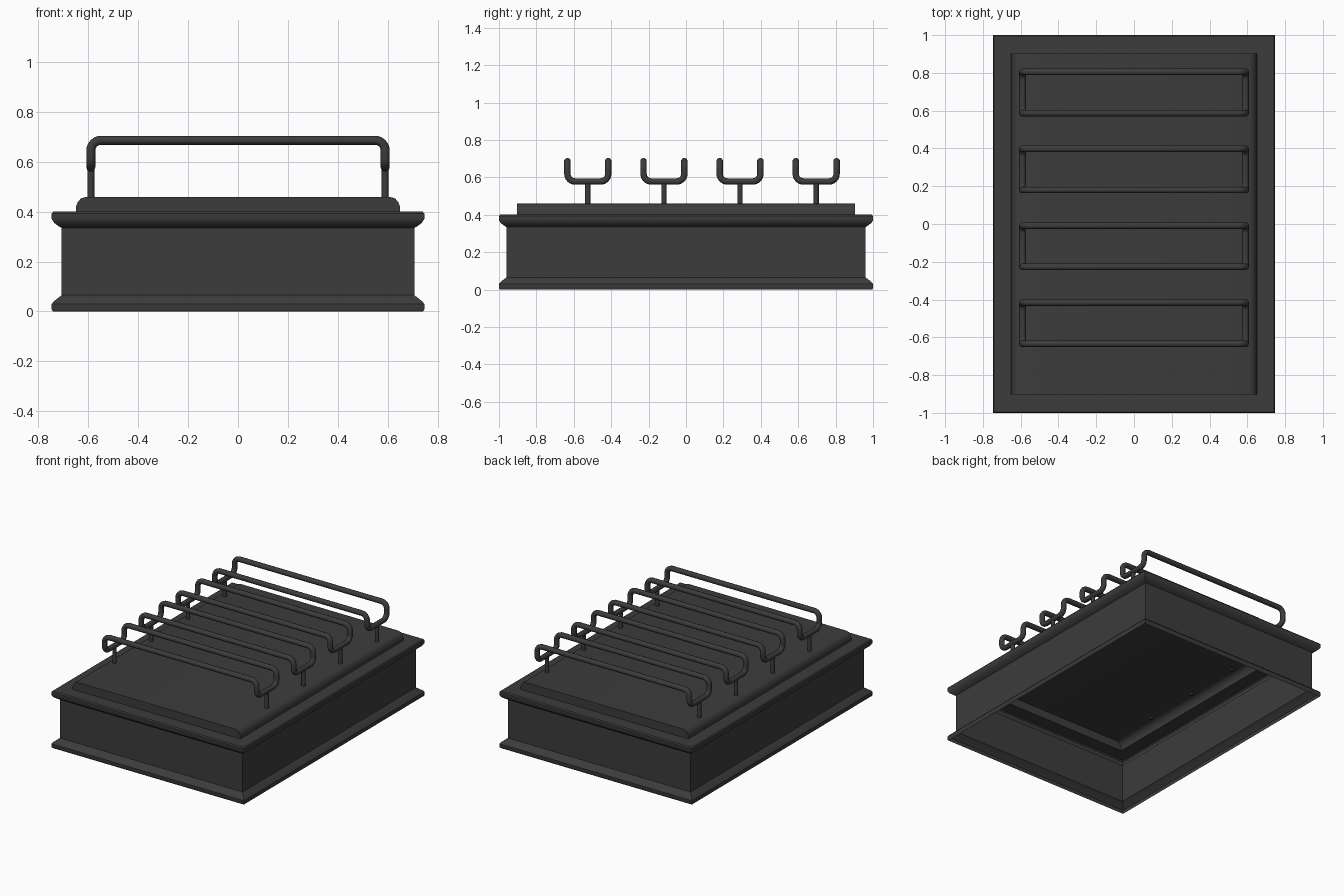
import bpy, bmesh
from math import radians
from mathutils import Vector

if "Cube" in bpy.data.objects:
    bpy.data.objects.remove(bpy.data.objects["Cube"])

# Single dark iron colour
iron = bpy.data.materials.new("dark_iron")
iron.use_nodes = True
iron.diffuse_color = (0.045, 0.045, 0.045, 1)
bsdf = next(n for n in iron.node_tree.nodes if n.type == 'BSDF_PRINCIPLED')
bsdf.inputs["Base Color"].default_value = iron.diffuse_color
bsdf.inputs["Roughness"].default_value = 0.6


def add_mesh(name, bm, angle=35):
    bmesh.ops.recalc_face_normals(bm, faces=bm.faces)
    me = bpy.data.meshes.new(name)
    bm.to_mesh(me)
    bm.free()
    me.materials.append(iron)
    ob = bpy.data.objects.new(name, me)
    bpy.context.collection.objects.link(ob)
    bpy.ops.object.select_all(action='DESELECT')
    ob.select_set(True)
    bpy.context.view_layer.objects.active = ob
    bpy.ops.object.shade_smooth_by_angle(angle=radians(angle))
    return ob


# Hollow case: rectangular rings following the moulding profile (inset, z)
def add_case():
    profile = [(0.005, 0), (0, 0.008), (0, 0.03), (0.01, 0.042), (0.04, 0.065),
               (0.04, 0.335), (0.03, 0.34), (0.01, 0.355), (0, 0.37),
               (0, 0.392), (0.006, 0.4), (0.097, 0.4)]
    bm = bmesh.new()
    rings = [[bm.verts.new((sx * (0.747 - d), sy * (1 - d), z))
              for sx, sy in ((-1, -1), (1, -1), (1, 1), (-1, 1))]
             for d, z in profile]
    for a, b in zip(rings, rings[1:]):
        for i in range(4):
            j = (i + 1) % 4
            bm.faces.new((a[i], a[j], b[j], b[i]))
    add_mesh("case", bm)


# Raised top panel: rounded along its long edges, straight at the ends
def add_panel():
    half = [(0.65, 0.4), (0.65, 0.418), (0.643, 0.438), (0.63, 0.453), (0.61, 0.459)]
    outline = half + [(-x, z) for x, z in reversed(half)]
    bm = bmesh.new()
    front, back = [[bm.verts.new((x, y, z)) for x, z in outline] for y in (-0.903, 0.903)]
    for i in range(len(outline) - 1):
        bm.faces.new((front[i], front[i + 1], back[i + 1], back[i]))
    bm.faces.new(front)
    bm.faces.new(back)
    add_mesh("top_panel", bm)


# Round every corner of a closed path
def rounded(corners, r, steps=6):
    pts = []
    for i, c in enumerate(corners):
        a = c + (corners[i - 1] - c).normalized() * r
        b = c + (corners[(i + 1) % len(corners)] - c).normalized() * r
        centre = a + b - c
        for k in range(steps + 1):
            d = a.lerp(b, k / steps) - centre
            pts.append(centre + d.normalized() * r)
    return pts


# Rail: one closed bent tube with two cradles and two long bars
def add_rail(name, y):
    hx, hy, top, low = 0.59, 0.109, 0.686, 0.578
    corners = [Vector(p) for p in (
        (-hx, y - hy, top), (hx, y - hy, top), (hx, y - hy, low), (hx, y + hy, low),
        (hx, y + hy, top), (-hx, y + hy, top), (-hx, y + hy, low), (-hx, y - hy, low))]
    pts = rounded(corners, 0.04)
    cu = bpy.data.curves.new(name, 'CURVE')
    cu.dimensions = '3D'
    cu.bevel_depth = 0.018
    cu.bevel_resolution = 3
    sp = cu.splines.new('POLY')
    sp.points.add(len(pts) - 1)
    for p, q in zip(sp.points, pts):
        p.co = (*q, 1)
    sp.use_cyclic_u = True
    sp.use_smooth = True
    cu.materials.append(iron)
    bpy.context.collection.objects.link(bpy.data.objects.new(name, cu))


# Short post from the panel up to the rail cradle
def add_post(name, x, y):
    bm = bmesh.new()
    bmesh.ops.create_cone(bm, cap_ends=True, segments=12, radius1=0.014,
                          radius2=0.014, depth=0.125)
    bmesh.ops.translate(bm, verts=bm.verts, vec=(x, y, 0.51))
    add_mesh(name, bm)


add_case()
add_panel()
for i in range(4):
    y = -0.525 + i * 0.407
    add_rail(f"rail_{i + 1}", y)
    add_post(f"right_post_{i + 1}", -0.59, y)
    add_post(f"left_post_{i + 1}", 0.59, y)
